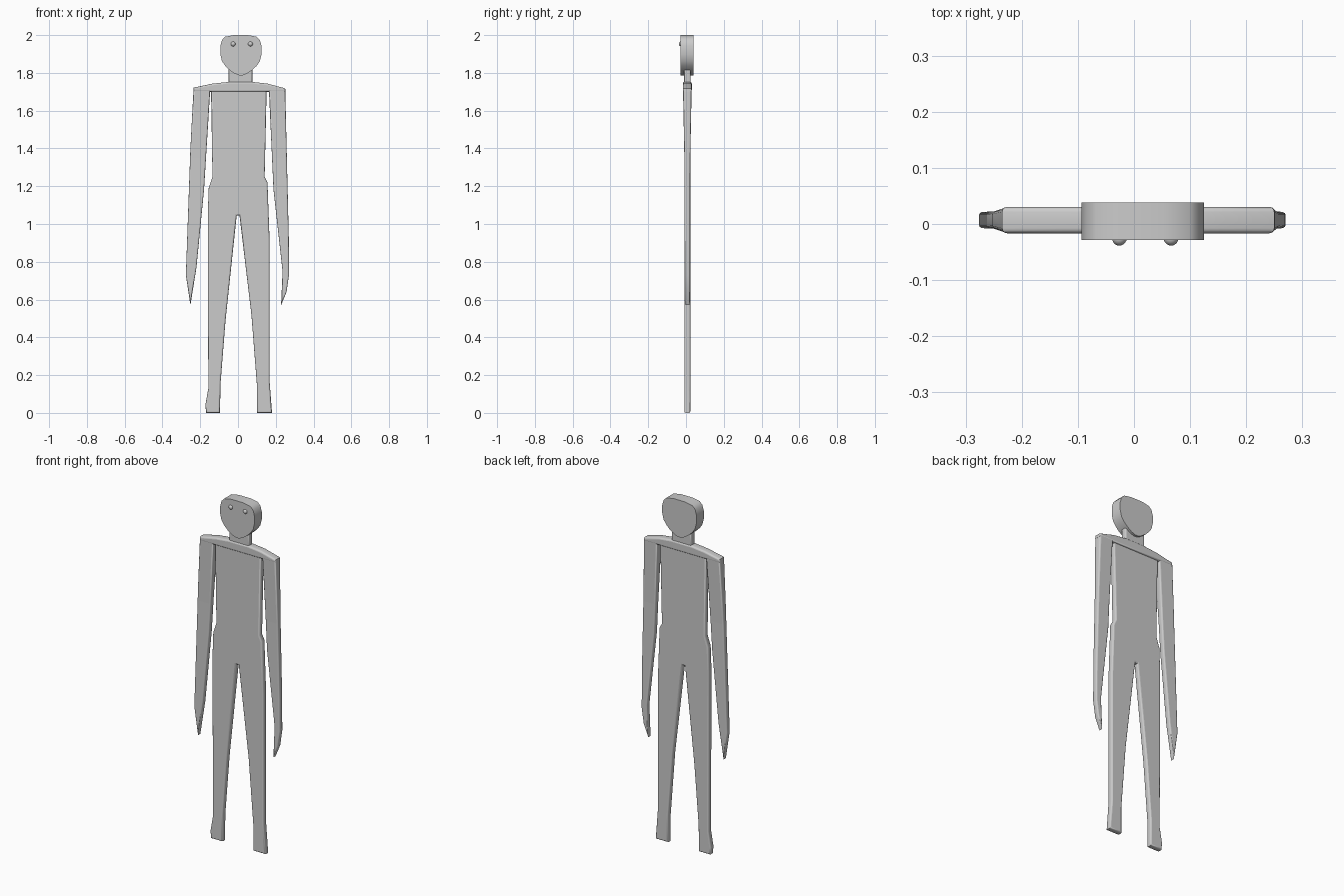
import bpy
import bmesh
from math import radians
from mathutils import Vector

cube = bpy.data.objects.get("Cube")
if cube:
    bpy.data.objects.remove(cube, do_unlink=True)

MID_Y = 0.007      # middle of the flat body, front to back
MID_X = 0.0155     # middle of the head, side to side

grey = bpy.data.materials.new("plain grey")
colour = (0.6, 0.6, 0.6, 1)
grey.diffuse_color = colour
grey.use_nodes = True
for node in grey.node_tree.nodes:
    if node.type == 'BSDF_PRINCIPLED':
        node.inputs["Base Color"].default_value = colour


def finish(name, bm, flat_faces=True):
    """Turn a bmesh into a smooth-shaded object whose broad faces stay flat."""
    bmesh.ops.recalc_face_normals(bm, faces=bm.faces)
    mesh = bpy.data.meshes.new(name)
    bm.to_mesh(mesh)
    bm.free()
    mesh.materials.append(grey)
    obj = bpy.data.objects.new(name, mesh)
    bpy.context.collection.objects.link(obj)
    bpy.ops.object.select_all(action='DESELECT')
    obj.select_set(True)
    bpy.context.view_layer.objects.active = obj
    bpy.ops.object.shade_smooth_by_angle(angle=radians(42))
    if flat_faces:
        for face in mesh.polygons:
            if abs(face.normal.y) > 0.99:
                face.use_smooth = False
    return obj


def slab(name, outline, half, rounding=0.0, mid_y=MID_Y, taper=None):
    """Extrude a front outline to a slab, round its rims, optionally taper it."""
    bm = bmesh.new()
    face = bm.faces.new([bm.verts.new((x, mid_y - half, z)) for x, z in outline])
    pushed = bmesh.ops.extrude_face_region(bm, geom=[face], use_keep_orig=True)
    moved = [g for g in pushed["geom"] if isinstance(g, bmesh.types.BMVert)]
    bmesh.ops.translate(bm, vec=(0, 2 * half, 0), verts=moved)
    bmesh.ops.recalc_face_normals(bm, faces=bm.faces)
    if rounding:
        rims = [e for e in bm.edges if abs(e.verts[0].co.y - e.verts[1].co.y) < 1e-5]
        bmesh.ops.bevel(bm, geom=rims, offset=rounding, segments=3, profile=0.5,
                        affect='EDGES', clamp_overlap=True)
    if taper:
        split, middle, bottom, thin = taper
        bmesh.ops.bisect_plane(bm, geom=bm.verts[:] + bm.edges[:] + bm.faces[:],
                               plane_co=(0, 0, split), plane_no=(0, 0, 1))
        top = max(v.co.z for v in bm.verts)
        for v in bm.verts:
            if v.co.z > split:
                k = middle + (1 - middle) * (v.co.z - split) / (top - split)
            else:
                k = thin + (middle - thin) * (v.co.z - bottom) / (split - bottom)
            v.co.y = mid_y + (v.co.y - mid_y) * k
    return finish(name, bm)


def soften(points):
    """Cut every corner of a closed outline once."""
    result = []
    for a, b in zip(points, points[1:] + points[:1]):
        a, b = Vector(a), Vector(b)
        result += [a.lerp(b, 0.25), a.lerp(b, 0.75)]
    return result


# Torso and legs in one continuous outline
right_side = [(-0.143, 1.73), (-0.135, 1.25), (-0.155, 1.19), (-0.16, 1.05),
              (-0.157, 0.13), (-0.173, 0.04), (-0.168, 0), (-0.095, 0),
              (-0.093, 0.15), (-0.066, 0.49), (-0.007, 1.045)]
left_side = [(0.008, 1.045), (0.071, 0.52), (0.1, 0.15), (0.1, 0), (0.18, 0),
             (0.167, 0.17), (0.167, 0.92), (0.156, 1.22), (0.141, 1.25),
             (0.152, 1.73)]
slab("body", right_side + left_side, 0.016, 0.008)

# Arms, thinning towards pointed hands
arm_taper = (1.35, 0.68, 0.57, 0.62)
slab("right_arm", [(-0.235, 1.72), (-0.252, 1.4), (-0.276, 0.73), (-0.252, 0.57),
                   (-0.22, 0.77), (-0.18, 1.18), (-0.146, 1.73)],
     0.023, 0.008, taper=arm_taper)
slab("left_arm", [(0.25, 1.715), (0.269, 0.92), (0.27, 0.73), (0.257, 0.64),
                  (0.228, 0.57), (0.236, 0.75), (0.188, 1.18), (0.163, 1.725)],
     0.023, 0.008, taper=arm_taper)

# Sloping shoulder bar
slab("shoulders", [(-0.236, 1.7), (-0.235, 1.722), (-0.135, 1.743), (-0.05, 1.752),
                   (0.077, 1.752), (0.156, 1.743), (0.25, 1.718), (0.251, 1.7)],
     0.0235, 0.009)

# Neck
slab("neck", [(-0.05, 1.73), (0.077, 1.73), (0.077, 1.83), (-0.05, 1.83)], 0.018, 0.008)

# Head: flat front and back with a softly rounded outline
half_head = [(0.075, 2), (0.109, 1.965), (0.109, 1.875), (0.075, 1.825), (0.02, 1.787)]
outline = [(MID_X + x, z) for x, z in half_head]
outline += [(MID_X - x, z) for x, z in reversed(half_head)]
slab("head", soften(outline), 0.0335, mid_y=0.005)

# Eyes
for side, name in ((-1, "right_eye"), (1, "left_eye")):
    bm = bmesh.new()
    bmesh.ops.create_uvsphere(bm, u_segments=20, v_segments=12, radius=0.013)
    bmesh.ops.translate(bm, vec=(0.02 + side * 0.046, -0.0255, 1.953), verts=bm.verts)
    finish(name, bm, flat_faces=False)
